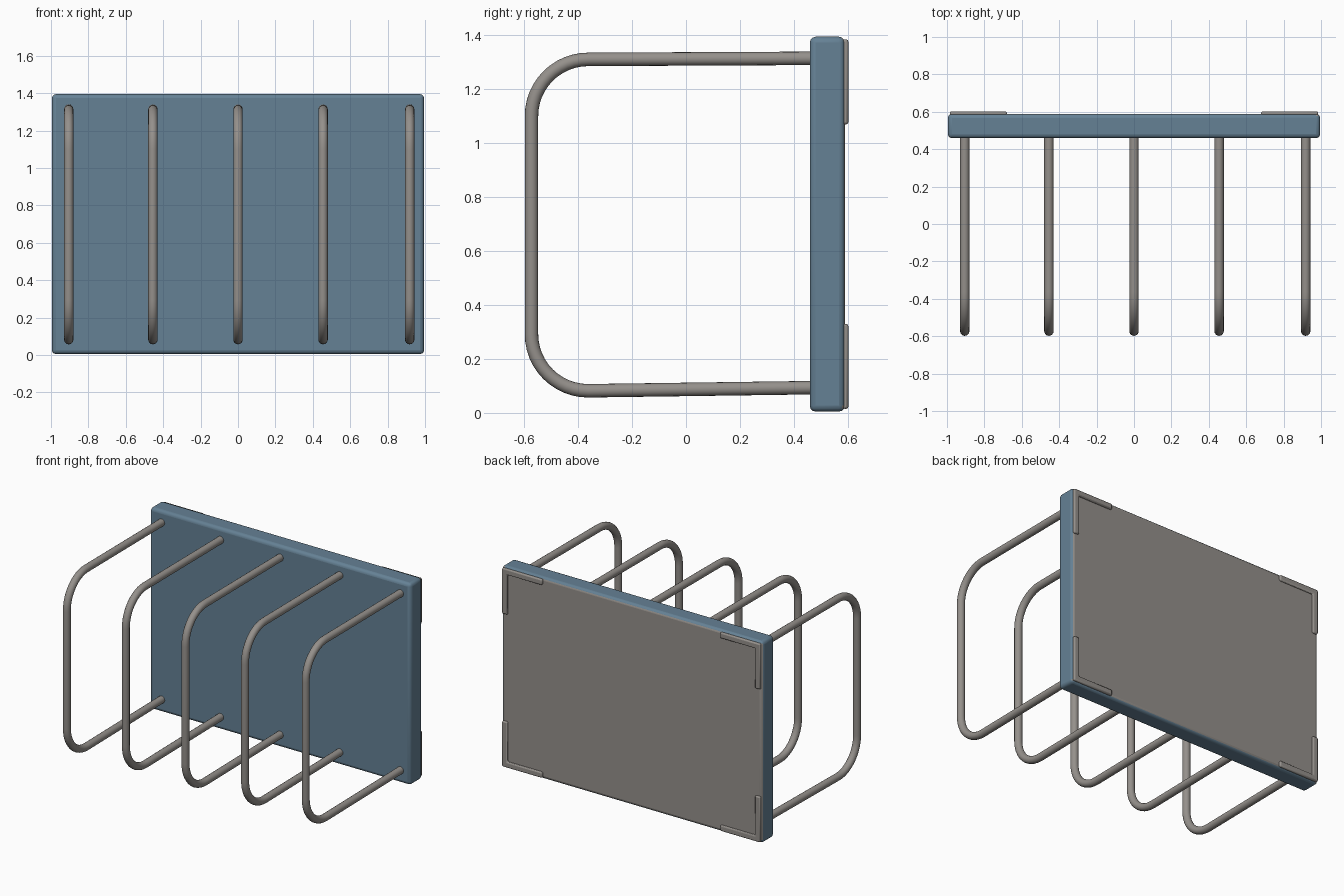
import bpy, bmesh, math
from mathutils import Vector

if "Cube" in bpy.data.objects:
    bpy.data.objects.remove(bpy.data.objects["Cube"])


def material(name, rgb):
    m = bpy.data.materials.new(name)
    m.diffuse_color = (*rgb, 1)
    m.use_nodes = True
    m.node_tree.nodes["Principled BSDF"].inputs["Base Color"].default_value = m.diffuse_color
    return m


BLUE = material("worn_blue_paint", (0.13, 0.22, 0.30))
GREY = material("weathered_grey", (0.30, 0.28, 0.26))


def add_object(name, bm, location, mats):
    me = bpy.data.meshes.new(name)
    bm.to_mesh(me)
    bm.free()
    ob = bpy.data.objects.new(name, me)
    ob.location = location
    bpy.context.collection.objects.link(ob)
    for m in mats:
        me.materials.append(m)
    return ob


def bevel(ob, width, segments):
    b = ob.modifiers.new("soft_edges", 'BEVEL')
    b.width, b.segments, b.limit_method = width, segments, 'ANGLE'


def smooth(ob, angle=40):
    bpy.ops.object.select_all(action='DESELECT')
    ob.select_set(True)
    bpy.context.view_layer.objects.active = ob
    bpy.ops.object.shade_smooth_by_angle(angle=math.radians(angle))


MID_Z = 0.70

# Back board: blue front and edges, bare grey back
bm = bmesh.new()
bmesh.ops.create_cube(bm, size=1)
bmesh.ops.scale(bm, vec=(1.99, 0.13, 1.39), verts=bm.verts)
bm.normal_update()
for f in bm.faces:
    f.material_index = 1 if f.normal.y > 0.5 else 0
board = add_object("back_board", bm, (0, 0.524, MID_Z), (BLUE, GREY))
bevel(board, 0.022, 3)
smooth(board)

# Thin raised L-shaped corner ridges on the back, mirrored to four corners
bm = bmesh.new()
outline = [(0.68, 0.685), (0.985, 0.685), (0.985, 0.37),
           (0.945, 0.37), (0.945, 0.645), (0.68, 0.645)]
face = bm.faces.new([bm.verts.new((x, 0.58, z)) for x, z in outline])
ext = bmesh.ops.extrude_face_region(bm, geom=[face])
bmesh.ops.translate(bm, vec=(0, 0.022, 0),
                    verts=[v for v in ext["geom"] if isinstance(v, bmesh.types.BMVert)])
bmesh.ops.recalc_face_normals(bm, faces=bm.faces)
ridges = add_object("back_corner_ridges", bm, (0, 0, MID_Z), (GREY,))
mirror = ridges.modifiers.new("four_corners", 'MIRROR')
mirror.use_axis = (True, False, True)
bevel(ridges, 0.008, 2)
smooth(ridges)


# Wire hoops: side profile in (y, z) with rounded front corners
def hoop_path():
    front, top, bottom, r = -0.573, 1.311, 0.082, 0.21
    pts = [(0.50, top + 0.004)]
    for cz, start in ((top - r, 90), (bottom + r, 180)):
        for i in range(13):
            a = math.radians(start + 90 * i / 12)
            pts.append((front + r + r * math.cos(a), cz + r * math.sin(a)))
    pts.append((0.50, bottom + 0.012))
    return pts


def sweep_hoop(name, x, radius=0.025, sides=16):
    pts = [Vector((0, y, z)) for y, z in hoop_path()]
    bm = bmesh.new()
    rings = []
    for i, p in enumerate(pts):
        t = (pts[min(i + 1, len(pts) - 1)] - pts[max(i - 1, 0)]).normalized()
        side = Vector((1, 0, 0))
        up = t.cross(side)
        rings.append([bm.verts.new(p + radius * (math.cos(a) * side + math.sin(a) * up))
                      for a in (2 * math.pi * k / sides for k in range(sides))])
    for a, b in zip(rings, rings[1:]):
        for k in range(sides):
            n = (k + 1) % sides
            bm.faces.new((a[k], a[n], b[n], b[k]))
    bm.faces.new(rings[0])
    bm.faces.new(rings[-1])
    bmesh.ops.recalc_face_normals(bm, faces=bm.faces)
    smooth(add_object(name, bm, (x, 0, 0), (GREY,)))


for i, x in enumerate((-0.905, -0.455, 0.0, 0.455, 0.918)):
    sweep_hoop(f"wire_hoop_{i + 1}", x)
